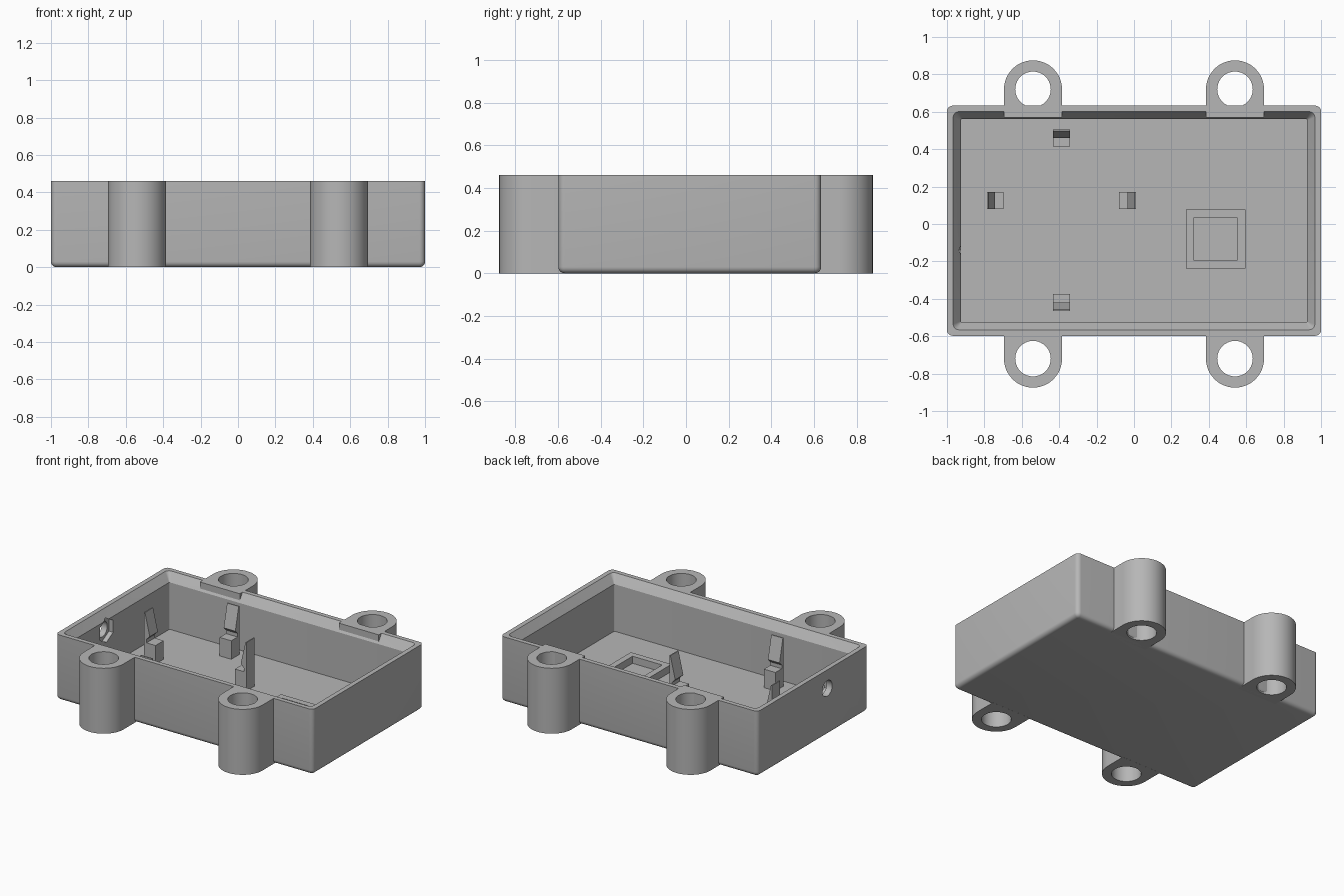
import bpy, bmesh
from math import sin, cos, pi, radians
from mathutils import Matrix, Vector

if "Cube" in bpy.data.objects:
    bpy.data.objects.remove(bpy.data.objects["Cube"])

GREY = (0.47, 0.47, 0.47, 1)
plastic = bpy.data.materials.new("grey plastic")
plastic.use_nodes = True
plastic.diffuse_color = GREY
plastic.node_tree.nodes["Principled BSDF"].inputs["Base Color"].default_value = GREY

TOP, FLOOR, MID_Y = 0.46, 0.07, 0.0175


def finish(name, bm):
    bmesh.ops.recalc_face_normals(bm, faces=bm.faces)
    mesh = bpy.data.meshes.new(name)
    bm.to_mesh(mesh)
    bm.free()
    mesh.materials.append(plastic)
    obj = bpy.data.objects.new(name, mesh)
    bpy.context.collection.objects.link(obj)
    return obj


def activate(obj):
    bpy.ops.object.select_all(action='DESELECT')
    obj.select_set(True)
    bpy.context.view_layer.objects.active = obj


def smooth(obj):
    activate(obj)
    bpy.ops.object.shade_smooth_by_angle(angle=radians(30))


def loft(name, rings):
    """Skin a stack of equal-length closed rings and cap both ends."""
    bm = bmesh.new()
    loops = [[bm.verts.new(p) for p in ring] for ring in rings]
    n = len(loops[0])
    for a, b in zip(loops, loops[1:]):
        for i in range(n):
            j = (i + 1) % n
            bm.faces.new((a[i], a[j], b[j], b[i]))
    bm.faces.new(loops[0])
    bm.faces.new(loops[-1])
    return finish(name, bm)


def prism(name, points, depth, matrix=Matrix()):
    """Extrude a flat outline along its local z."""
    return loft(name, [[matrix @ Vector((x, y, z)) for x, y in points]
                       for z in (0, depth)])


def circle(radius, sides, start=0.0):
    return [(radius * cos(start + 2 * pi * i / sides),
             radius * sin(start + 2 * pi * i / sides)) for i in range(sides)]


def rounded_ring(hx, hy, r, z, steps=6):
    ring = []
    for k, (sx, sy) in enumerate(((1, 1), (-1, 1), (-1, -1), (1, -1))):
        for i in range(steps + 1):
            a = (k + i / steps) * pi / 2
            ring.append((sx * (hx - r) + r * cos(a),
                         MID_Y + sy * (hy - r) + r * sin(a), z))
    return ring


def cut(obj, cutter):
    cutter.hide_render = True
    mod = obj.modifiers.new("cut", 'BOOLEAN')
    mod.operation, mod.solver, mod.object = 'DIFFERENCE', 'EXACT', cutter
    activate(obj)
    bpy.ops.object.modifier_apply(modifier=mod.name)
    bpy.data.objects.remove(cutter)


# Open tray: rounded underside, outer wall, rim, chamfered lip, inner wall, floor
R = 0.03
rings = []
for i in range(6):
    a = i / 5 * pi / 2
    inset = R * (1 - sin(a))
    rings.append(rounded_ring(1 - inset, 0.615 - inset, R - inset * 0.9, R * (1 - cos(a))))
rings += [rounded_ring(1, 0.615, R, TOP),
          rounded_ring(0.967, 0.583, R, TOP),
          rounded_ring(0.925, 0.543, 0.006, TOP - 0.06),
          rounded_ring(0.925, 0.543, 0.006, FLOOR)]
tray = loft("tray", rings)

# Round cable hole with a hexagonal pocket on the inside of the end wall
along_x = Matrix(((0, 0, 1, 0), (1, 0, 0, 0), (0, 1, 0, 0), (0, 0, 0, 1)))
hole_y, hole_z = -0.14, 0.33
cut(tray, prism("hole_cutter", circle(0.055, 32), 0.2,
                Matrix.Translation((-1.1, hole_y, hole_z)) @ along_x))
cut(tray, prism("pocket_cutter", circle(0.085, 6, pi / 2), 0.1,
                Matrix.Translation((-0.957, hole_y, hole_z)) @ along_x))
smooth(tray)

# Four screw lugs on the long sides
outline = [(0.155 * cos(i * pi / 24), 0.155 * sin(i * pi / 24)) for i in range(25)]
outline += [(-0.155, -0.15), (0.155, -0.15)]
for side, turn in (("back", 0), ("front", pi)):
    for hand, x in (("left", 0.54), ("right", -0.54)):
        place = Matrix.Translation((x, 0.72 * cos(turn), 0)) @ Matrix.Rotation(turn, 4, 'Z')
        lug = prism(f"{side}_{hand}_screw_lug", outline, TOP, place)
        bore = prism("bore_cutter", circle(0.095, 40), TOP + 0.2,
                     place @ Matrix.Translation((0, 0, -0.1)))
        cut(lug, bore)
        smooth(lug)

# Four snap clips facing a common centre: ledge below, sloped tooth above
clip = [(0, FLOOR - 0.01), (0.09, FLOOR - 0.01), (0.09, 0.2), (0.02, 0.2),
        (0.02, 0.225), (0.045, 0.25), (0.008, 0.41), (0, 0.41)]
upright = Matrix(((1, 0, 0, 0), (0, 0, -1, 0), (0, 1, 0, 0), (0, 0, 0, 1)))
for name, x, y, angle in (("left", 0.01, 0.125, pi), ("right", -0.787, 0.125, 0),
                          ("back", -0.388, 0.505, -pi / 2), ("front", -0.388, -0.465, pi / 2)):
    prism(f"{name}_snap_clip", clip, 0.09,
          Matrix.Translation((x, y, 0)) @ Matrix.Rotation(angle, 4, 'Z')
          @ Matrix.Translation((0, 0.045, 0)) @ upright)

# Low square frame on the floor
square = circle(2 ** 0.5, 4, pi / 4)
middle = Matrix.Translation((0.437, -0.08, FLOOR - 0.01))
frame = prism("floor_frame", [(x * 0.158, y * 0.158) for x, y in square], 0.06, middle)
cut(frame, prism("frame_cutter", [(x * 0.115, y * 0.115) for x, y in square], 0.3,
                 middle @ Matrix.Translation((0, 0, -0.1))))
